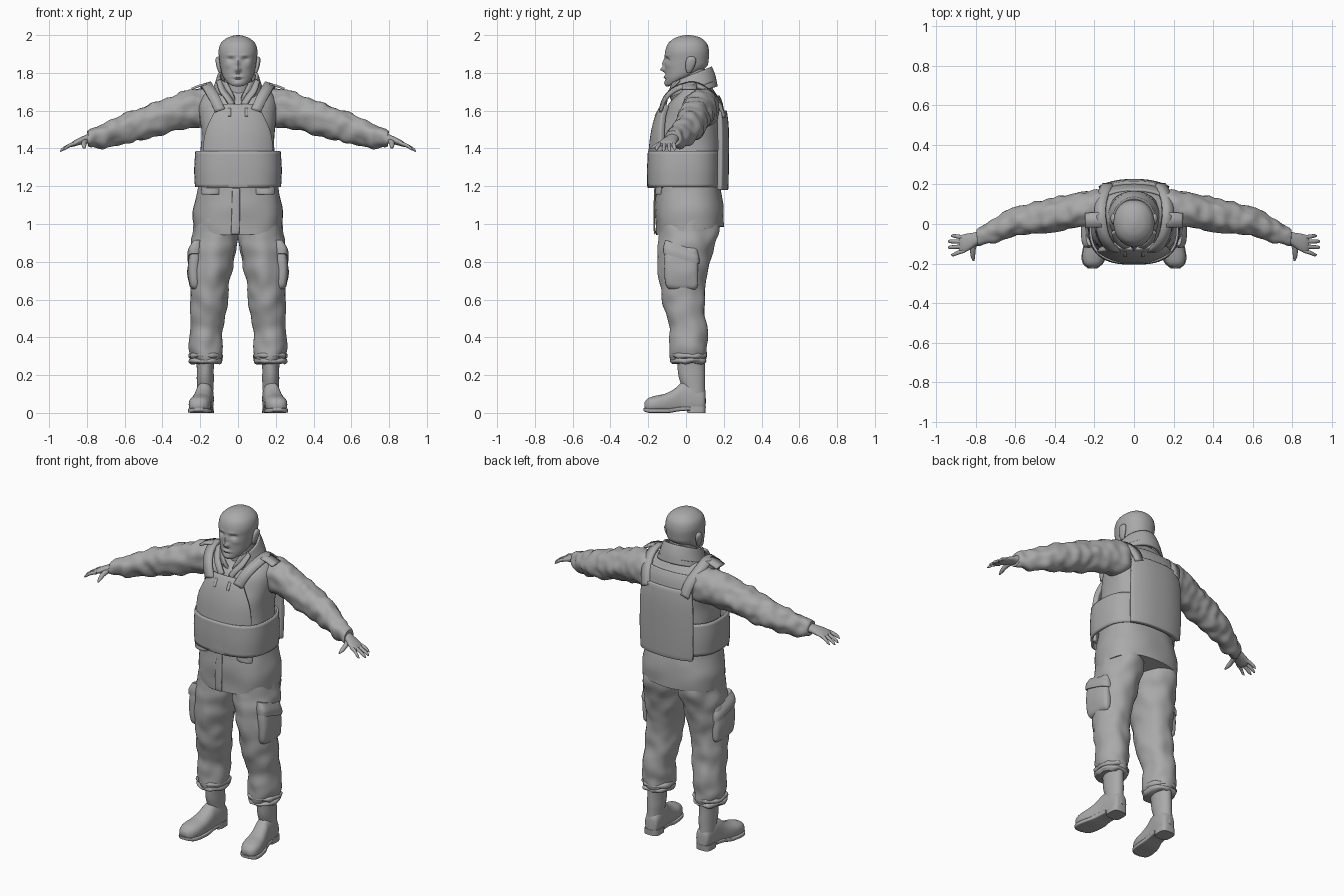
import bpy, bmesh, math
from mathutils import Vector, noise

grey = bpy.data.materials.new("plain_grey")
grey.diffuse_color = (0.40, 0.40, 0.40, 1)


def finish(name, bm, mirror=False, solid=0, angle=50, bevel=0):
    bmesh.ops.remove_doubles(bm, verts=bm.verts, dist=1e-5)
    bmesh.ops.recalc_face_normals(bm, faces=bm.faces)
    me = bpy.data.meshes.new(name)
    bm.to_mesh(me)
    bm.free()
    ob = bpy.data.objects.new(name, me)
    bpy.context.collection.objects.link(ob)
    me.materials.append(grey)
    if solid:
        m = ob.modifiers.new("thickness", 'SOLIDIFY')
        m.thickness, m.offset = solid, 0
    if bevel:
        m = ob.modifiers.new("soft_edge", 'BEVEL')
        m.width, m.segments = bevel, 2
    if mirror:
        ob.modifiers.new("mirror", 'MIRROR').use_mirror_merge = False
    bpy.ops.object.select_all(action='DESELECT')
    ob.select_set(True)
    bpy.context.view_layer.objects.active = ob
    bpy.ops.object.shade_smooth_by_angle(angle=math.radians(angle))
    return ob


def smooth_path(rows, steps):
    """Catmull-Rom interpolation through rows of numbers."""
    out = []
    for i in range(len(rows) - 1):
        p = [Vector(rows[min(max(j, 0), len(rows) - 1)]) for j in range(i - 1, i + 3)]
        for k in range(steps):
            t = k / steps
            out.append(0.5 * (2 * p[1] + (p[2] - p[0]) * t + (2 * p[0] - 5 * p[1] + 4 * p[2] - p[3]) * t * t
                              + (3 * p[1] - p[0] - 3 * p[2] + p[3]) * t ** 3))
    return out + [Vector(rows[-1])]


def loft(name, rings, axis='z', n=32, p=2.0, steps=4, wrinkle=0, freq=14, cap=True, shape=None, **kw):
    """Rings: (position, centre a, centre b, radius a, radius b, tilt, front gap)."""
    rings = [tuple(r) + (0,) * (7 - len(r)) for r in rings]
    gap = any(r[6] for r in rings)
    bm = bmesh.new()
    loops = []
    for t, a, b, ra, rb, tilt, g in smooth_path(rings, steps):
        loop = []
        for i in range(n):
            th = -math.pi / 2 + (g + (2 * math.pi - 2 * g) * i / (n - 1) if gap else 2 * math.pi * i / n)
            c, s = math.cos(th), math.sin(th)
            u = a + ra * math.copysign(abs(c) ** (2 / p), c)
            v = b + rb * math.copysign(abs(s) ** (2 / p), s)
            w = t + tilt * (v - b)
            loop.append(bm.verts.new({'z': (u, v, w), 'y': (u, w, v), 'x': (w, u, v)}[axis]))
        loops.append(loop)
    for l0, l1 in zip(loops, loops[1:]):
        for i in range(n - 1 if gap else n):
            j = (i + 1) % n
            bm.faces.new((l0[i], l0[j], l1[j], l1[i]))
    if cap and not gap:
        bm.faces.new(loops[0])
        bm.faces.new(loops[-1])
    bmesh.ops.recalc_face_normals(bm, faces=bm.faces)
    bm.normal_update()
    if wrinkle:
        moves = [(v, v.normal * wrinkle * noise.noise(v.co * freq)) for v in bm.verts]
        for v, d in moves:
            v.co += d
    if shape:
        for v in bm.verts:
            shape(v.co)
    return finish(name, bm, **kw)


def panel(name, rows, thick, cols=16, **kw):
    """Curved plate, rows: (z, centre x, half width, middle y, edge setback)."""
    bm = bmesh.new()
    grid = []
    for z, cx, w, y, sag in smooth_path(rows, 3):
        ks = [2 * i / cols - 1 for i in range(cols + 1)]
        grid.append([bm.verts.new((cx + w * k, y + sag * abs(k) ** 2.5, z)) for k in ks])
    for r0, r1 in zip(grid, grid[1:]):
        for i in range(cols):
            bm.faces.new((r0[i], r0[i + 1], r1[i + 1], r1[i]))
    return finish(name, bm, solid=thick, bevel=0.006, **kw)


def strap(name, path, across, thick, **kw):
    bm = bmesh.new()
    d = Vector(across)
    pts = [(bm.verts.new(q - d), bm.verts.new(q + d)) for q in smooth_path(path, 4)]
    for a, b in zip(pts, pts[1:]):
        bm.faces.new((a[0], a[1], b[1], b[0]))
    return finish(name, bm, mirror=True, solid=thick, **kw)


# Head with facial relief: (x, z, spread x, spread z, push in y)
FACE = [(0, 1.818, .013, .012, -.024), (0, 1.85, .009, .022, -.014), (.038, 1.872, .017, .011, .013),
        (.035, 1.893, .025, .008, -.004), (0, 1.778, .026, .007, -.008), (0, 1.768, .024, .003, .006),
        (0, 1.745, .022, .012, -.007), (.055, 1.84, .018, .014, -.004), (0, 1.795, .02, .005, .004)]


def sculpt(co):
    if co.y < 0:
        x, z = abs(co.x), co.z
        for fx, fz, sx, sz, d in FACE:
            co.y += d * math.exp(-((x - fx) / sx) ** 2 - ((z - fz) / sz) ** 2)


loft("head", [(1.745, 0, -.045, .03, .045, .35), (1.755, 0, -.035, .055, .07, .35), (1.785, 0, -.015, .08, .095, .25),
              (1.825, 0, 0, .092, .112, .1), (1.87, 0, .004, .099, .116), (1.915, 0, .006, .103, .116),
              (1.955, 0, .008, .092, .103), (1.983, 0, .01, .062, .072), (1.996, 0, .01, .028, .035),
              (2.0, 0, .01, .004, .005)], n=80, steps=9, p=2.15, shape=sculpt)
loft("ear", [(1.80, .094, .015, .006, .01), (1.82, .099, .018, .011, .02), (1.85, .104, .024, .013, .027),
             (1.875, .106, .028, .012, .024), (1.887, .103, .028, .005, .01)], n=16, mirror=True)
loft("neck", [(1.6, 0, .045, .085, .085), (1.7, 0, .035, .073, .08), (1.82, 0, .03, .075, .08)])

# Jacket body, hem and collar
loft("jacket", [(.965, 0, .02, .232, .178, .12), (1.05, 0, .018, .238, .182, .06), (1.13, 0, .016, .226, .178),
                (1.2, 0, .012, .212, .172), (1.3, 0, .01, .2, .17), (1.45, 0, .015, .195, .163),
                (1.55, 0, .03, .203, .155), (1.64, 0, .045, .205, .135), (1.70, 0, .055, .17, .095),
                (1.74, 0, .05, .115, .075)], n=48, p=2.4, wrinkle=.008, freq=9)
loft("collar", [(1.69, 0, .045, .13, .115, .32, .1), (1.73, 0, .033, .118, .118, .38, .22),
                (1.765, 0, .025, .107, .113, .42, .42), (1.785, 0, .022, .1, .107, .42, .6)],
     n=40, solid=.016)
loft("collar_fold", [(1.715, 0, .036, .128, .122, .36, .3), (1.75, 0, .028, .116, .119, .4, .4),
                     (1.78, 0, .023, .104, .111, .42, .62)], n=40, solid=.008)
strap("lapel", [(.10, -.035, 1.76), (.085, -.08, 1.71), (.055, -.105, 1.67), (.03, -.115, 1.63)],
      (.014, -.008, -.006), .012)
panel("front_placket", [(.945, -.015, .022, -.166, 0), (1.05, -.012, .022, -.169, 0), (1.19, -.01, .02, -.164, 0)],
      .008, cols=2)
panel("jacket_pocket_flap", [(1.155, .14, .05, -.158, .025), (1.20, .14, .055, -.154, .025)], .012, mirror=True)

# Sleeves and hands
loft("sleeve", [(.1, .07, 1.62, .09, .085), (.19, .085, 1.615, .09, .103), (.28, .07, 1.605, .088, .1),
                (.36, .055, 1.58, .086, .094), (.43, .04, 1.558, .083, .093), (.52, .027, 1.53, .077, .087),
                (.6, .01, 1.503, .07, .08), (.7, -.027, 1.47, .062, .066), (.77, -.058, 1.455, .05, .05),
                (.795, -.07, 1.452, .043, .042)], axis='x', steps=7, wrinkle=.014, freq=19, mirror=True)
loft("palm", [(.76, -.055, 1.457, .034, .03), (.8, -.075, 1.45, .034, .024), (.84, -.092, 1.437, .044, .019),
              (.87, -.1, 1.425, .045, .015), (.885, -.103, 1.418, .038, .01)], axis='x', n=20, mirror=True)
for word, y0, x1, y1, z1 in [("little", -.068, .925, -.06, 1.392), ("ring", -.09, .942, -.088, 1.385),
                             ("middle", -.112, .942, -.118, 1.385), ("index", -.134, .925, -.155, 1.392)]:
    loft(word + "_finger", [(.855, y0, 1.429, .011, .011),
                            (.89, (y0 + y1) / 2, 1.417, .0105, .0105),
                            (x1 - .012, y1, z1 + .01, .009, .009), (x1, y1, z1, .003, .003)],
         axis='x', n=12, mirror=True)
loft("thumb", [(-.085, .805, 1.444, .018, .017), (-.13, .815, 1.428, .014, .014),
               (-.165, .815, 1.412, .011, .011), (-.187, .812, 1.402, .004, .004)], axis='y', n=12, mirror=True)

# Armoured vest
panel("vest_front", [(1.19, 0, .182, -.19, .06), (1.3, 0, .182, -.19, .06), (1.42, 0, .178, -.18, .055),
                     (1.5, 0, .162, -.168, .045), (1.58, 0, .125, -.145, .03), (1.63, 0, .1, -.115, .015)], .03)
panel("vest_back", [(1.18, 0, .17, .21, -.035), (1.3, 0, .175, .213, -.035), (1.5, 0, .172, .213, -.035),
                    (1.6, 0, .16, .202, -.03)], .028)
panel("vest_back_yoke", [(1.58, 0, .165, .196, -.03), (1.64, 0, .155, .186, -.03), (1.68, 0, .14, .168, -.025)], .016)
loft("waist_band", [(1.195, 0, -.012, .222, .186), (1.29, 0, -.012, .226, .188), (1.385, 0, -.012, .22, .184)],
     n=56, p=2.7, solid=.012, cap=False)
strap("shoulder_strap", [(.095, -.135, 1.6), (.125, -.11, 1.665), (.155, -.05, 1.717), (.17, .04, 1.738),
                         (.165, .12, 1.7), (.145, .175, 1.64), (.13, .2, 1.57)], (.027, 0, -.008), .018)
strap("shoulder_tab", [(.165, .02, 1.738), (.2, .02, 1.733), (.245, .018, 1.715)], (0, .038, 0), .012)
strap("chest_loop", [(.045, -.139, 1.612), (.045, -.156, 1.585), (.045, -.163, 1.57)], (.008, 0, 0), .008)

# Trousers with cargo pockets and gathered cuffs
loft("trouser_leg", [(1.03, .115, .02, .113, .158), (.93, .121, .012, .122, .155), (.85, .13, -.003, .118, .146),
                     (.75, .14, -.014, .11, .132), (.65, .148, -.016, .1, .116), (.55, .157, -.006, .099, .106),
                     (.45, .166, .012, .09, .1), (.36, .171, .014, .088, .1), (.3, .17, .012, .083, .096),
                     (.268, .17, .012, .076, .086)], n=40, steps=6, wrinkle=.012, freq=13, mirror=True)
loft("cargo_pocket", [(.655, .225, -.02, .02, .07), (.68, .231, -.022, .03, .085), (.76, .233, -.025, .034, .09),
                      (.85, .226, -.025, .031, .088), (.885, .222, -.025, .02, .08)], p=3, wrinkle=.006, mirror=True)
loft("cargo_flap", [(.815, .230, -.025, .037, .095, -.3), (.85, .228, -.025, .038, .095, -.3),
                    (.89, .217, -.025, .026, .085, -.3)], p=3.2, steps=3, mirror=True)
for i, (z, r) in enumerate([(.302, .089), (.278, .087)]):
    loft("cuff_fold_%d" % (i + 1), [(z - .016, .172, .012, r - .012, r - .004), (z - .007, .172, .012, r, r + .011),
                                    (z + .007, .172, .012, r, r + .011), (z + .016, .172, .012, r - .012, r - .004)],
         wrinkle=.012, freq=26, mirror=True)

# Boots
loft("boot_shaft", [(.05, .173, .045, .043, .06), (.13, .174, .04, .043, .062), (.2, .174, .03, .044, .07),
                    (.3, .174, .025, .048, .075)], wrinkle=.003, mirror=True)


def flat_base(co):
    co.z = max(co.z, .018)


loft("boot_foot", [(.103, .172, .06, .02, .045), (.09, .172, .065, .04, .06), (.04, .174, .075, .046, .085),
                   (-.02, .18, .075, .046, .085), (-.06, .187, .06, .05, .068), (-.11, .196, .05, .056, .052),
                   (-.16, .203, .045, .058, .046), (-.2, .208, .04, .046, .038), (-.22, .21, .035, .022, .02)],
     axis='y', p=2.4, shape=flat_base, mirror=True)
loft("boot_sole", [(.02, .176, .023, .046, .01), (-.04, .184, .02, .048, .012), (-.09, .193, .012, .058, .012),
                   (-.16, .203, .012, .062, .012), (-.2, .208, .013, .051, .012), (-.226, .21, .018, .022, .008)],
     axis='y', p=6, mirror=True)
loft("boot_heel", [(.0, .174, .055, .046, .048), (.035, .174, .055, .045, .05)], p=3.5, steps=1, mirror=True)
